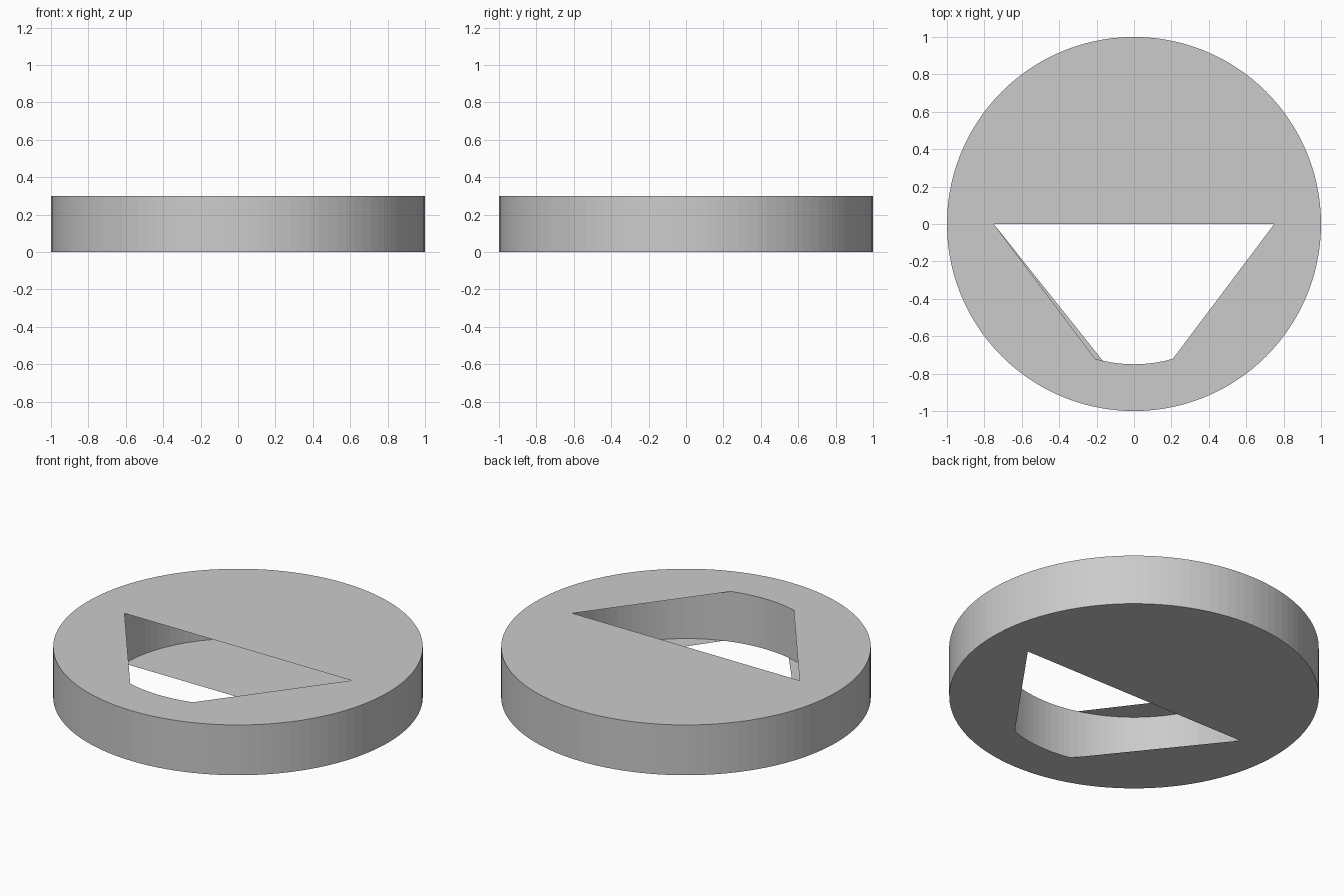
import bpy, bmesh
from math import cos, sin, tau

if "Cube" in bpy.data.objects:
    bpy.data.objects.remove(bpy.data.objects["Cube"])

N = 112          # sides of the disc
R, R_IN, H = 1.0, 0.75, 0.30

bm = bmesh.new()


def ring(radius, z):
    return [bm.verts.new((radius * cos(tau * i / N), radius * sin(tau * i / N), z))
            for i in range(N)]


def bridge(a, b):
    for i in range(N):
        j = (i + 1) % N
        bm.faces.new((a[i], a[j], b[j], b[i]))


def cover(loop, left_end, right_start, up):
    # thin sheets over the hollow: back half plus a circle segment on each side
    for start, end in ((0, N // 2), (N // 2, left_end), (right_start, N)):
        pts = [loop[i % N] for i in range(start, end + 1)]
        bm.faces.new(pts if up else pts[::-1])


out_bot, out_top = ring(R, 0), ring(R, H)
in_bot, in_top = ring(R_IN, 0), ring(R_IN, H)

# rim: outer wall, top band, inner wall, bottom band
bridge(out_bot, out_top)
bridge(out_top, in_top)
bridge(in_top, in_bot)
bridge(in_bot, out_bot)

# covers leave the wedge-shaped opening; the lower one is turned by one side
cover(in_top, 79, 89, True)
cover(in_bot, 80, 90, False)

mesh = bpy.data.meshes.new("hollow_disc")
bm.to_mesh(mesh)
bm.free()
disc = bpy.data.objects.new("hollow_disc", mesh)
bpy.context.collection.objects.link(disc)
